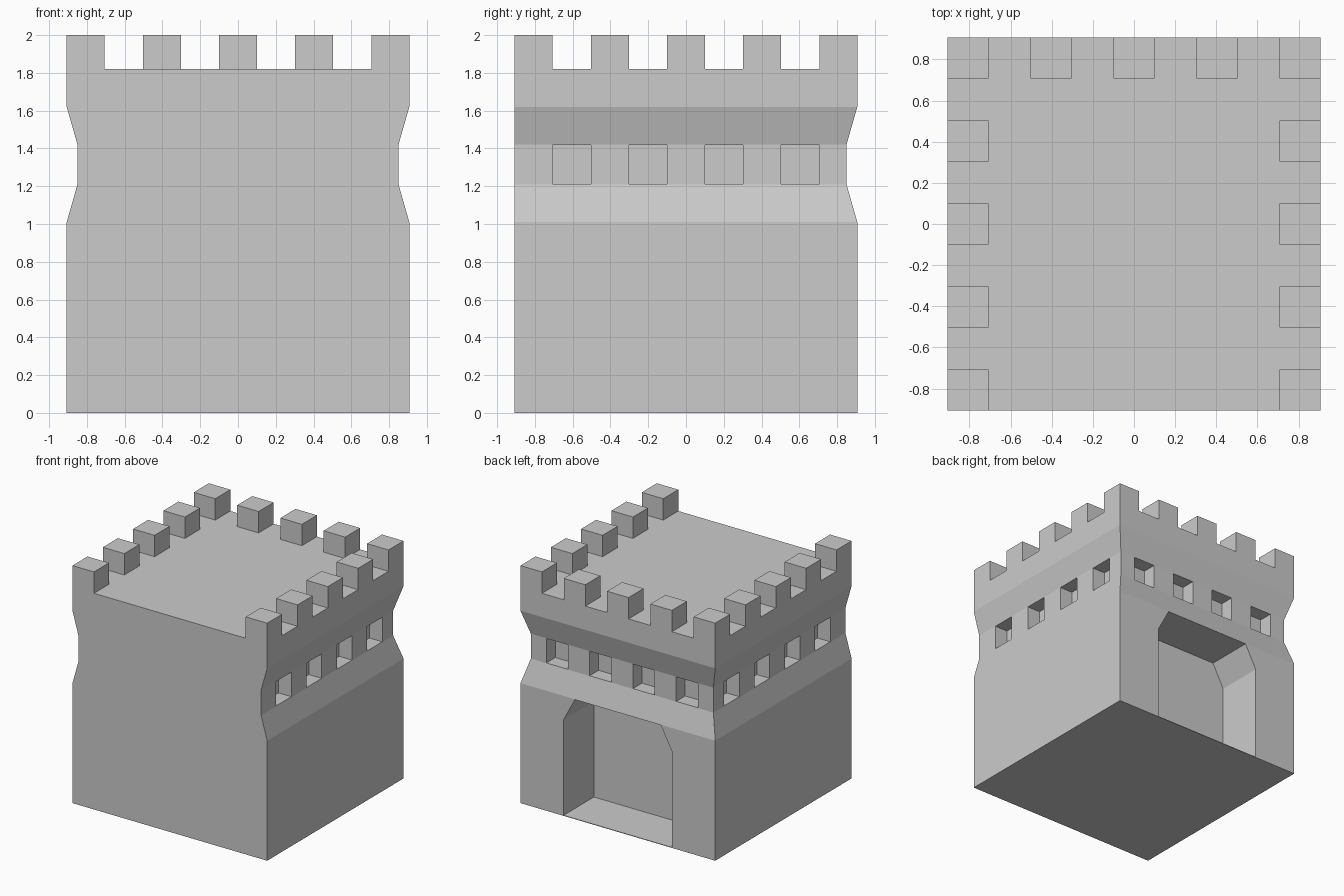
import bpy, bmesh
from mathutils import Matrix, Vector

if "Cube" in bpy.data.objects:
    bpy.data.objects.remove(bpy.data.objects["Cube"])

H = 0.907      # half width of the tower
WAIST = 0.057  # inset of the window band
DEPTH = 0.12   # window recess depth


def add_box(bm, lo, hi):
    lo, hi = Vector(lo), Vector(hi)
    m = Matrix.Translation((lo + hi) / 2) @ Matrix.Diagonal((*(hi - lo), 1))
    bmesh.ops.create_cube(bm, size=1, matrix=m)


def finish(bm, name):
    bmesh.ops.recalc_face_normals(bm, faces=bm.faces)
    me = bpy.data.meshes.new(name)
    bm.to_mesh(me)
    bm.free()
    ob = bpy.data.objects.new(name, me)
    bpy.context.collection.objects.link(ob)
    return ob


# Tower body: stacked rings, waisted on three sides with a flat front
bm = bmesh.new()
rings = []
for z, i in [(0, 0), (1.01, 0), (1.21, WAIST), (1.42, WAIST), (1.62, 0), (1.82, 0)]:
    w = H - i
    rings.append([bm.verts.new((x, y, z)) for x, y in
                  [(-w, -H), (w, -H), (w, w), (-w, w)]])
for a, b in zip(rings, rings[1:]):
    for k in range(4):
        n = (k + 1) % 4
        bm.faces.new((a[k], a[n], b[n], b[k]))
bm.faces.new(rings[0][::-1])
bm.faces.new(rings[-1])
body = finish(bm, "tower_body")

# Cutter for window recesses on both sides and the back
bm = bmesh.new()
inner = H - WAIST - DEPTH
for c in (-0.605, -0.202, 0.202, 0.605):
    a, b, z0, z1 = c - 0.101, c + 0.101, 1.212, 1.418
    add_box(bm, (inner, a, z0), (1.0, b, z1))
    add_box(bm, (-1.0, a, z0), (-inner, b, z1))
    add_box(bm, (a, inner, z0), (b, 1.0, z1))

# Cutter for the back gateway with chamfered top corners
outline = [(-0.505, 0.005), (0.505, 0.005), (0.505, 0.81),
           (0.4, 1.007), (-0.4, 1.007), (-0.505, 0.81)]
gate = bm.faces.new([bm.verts.new((x, 0.504, z)) for x, z in outline])
ext = bmesh.ops.extrude_face_region(bm, geom=[gate], use_keep_orig=True)
bmesh.ops.translate(bm, vec=(0, 0.5, 0),
                    verts=[g for g in ext["geom"] if isinstance(g, bmesh.types.BMVert)])
cutter = finish(bm, "opening_cutter")
cutter.hide_render = True

mod = body.modifiers.new("openings", 'BOOLEAN')
mod.operation = 'DIFFERENCE'
mod.solver = 'EXACT'
mod.object = cutter
bpy.context.view_layer.objects.active = body
bpy.ops.object.modifier_apply(modifier=mod.name)
bpy.data.objects.remove(cutter)

# Battlements around the sides and back, open at the front
bm = bmesh.new()
spots = [-H + 0.1, -0.403, 0, 0.403, H - 0.1]
for x in spots:
    for y in spots:
        if abs(x) > 0.7 or y > 0.7:
            add_box(bm, (x - 0.1, y - 0.1, 1.82), (x + 0.1, y + 0.1, 2.0))
finish(bm, "battlements")
